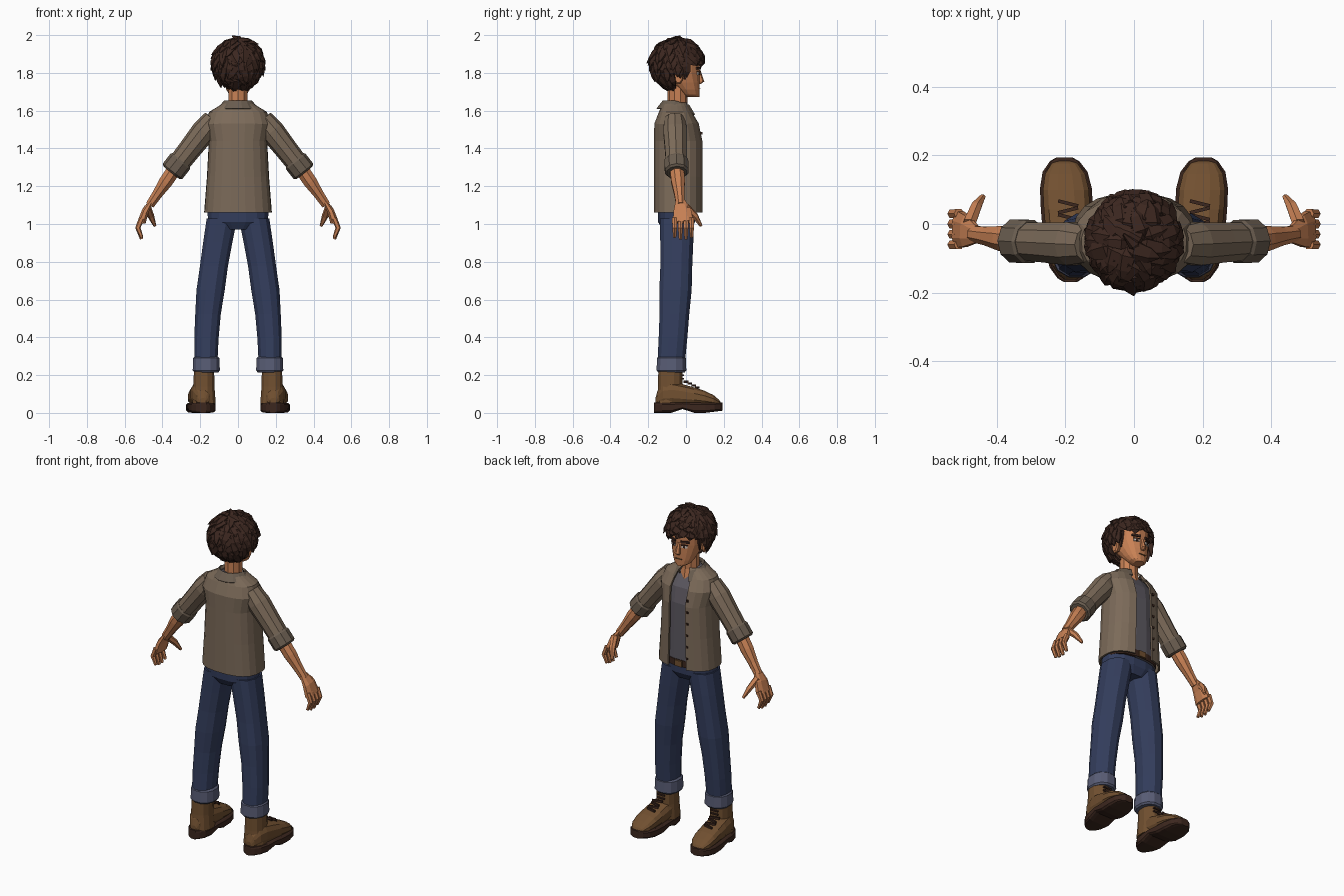
import bpy, bmesh, math, random
from mathutils import Vector, Matrix

random.seed(4)
if "Cube" in bpy.data.objects:
    bpy.data.objects.remove(bpy.data.objects["Cube"])


def material(name, *rgb):
    mat = bpy.data.materials.new(name)
    mat.use_nodes = True
    mat.diffuse_color = (*rgb, 1)
    mat.node_tree.nodes["Principled BSDF"].inputs["Base Color"].default_value = (*rgb, 1)
    return mat


SKIN = material("skin", .58, .22, .09)
HAIR = material("dark brown hair", .045, .02, .014)
SHIRT = material("taupe shirt", .2, .145, .1)
TRIM = material("shirt underside", .145, .11, .08)
TEE = material("grey undershirt", .11, .1, .12)
JEANS = material("blue denim", .034, .048, .11)
CUFF = material("faded denim", .1, .11, .18)
BOOT = material("brown leather", .165, .08, .03)
SOLE = material("dark leather", .045, .02, .013)
WHITE = material("eye white", .6, .55, .5)
ACROSS, FORWARD, UP = Vector((1, 0, 0)), Vector((0, 1, 0)), Vector((0, 0, 1))


def make(name, bm, mat, thickness=0):
    bmesh.ops.recalc_face_normals(bm, faces=bm.faces)
    mesh = bpy.data.meshes.new(name)
    bm.to_mesh(mesh)
    bm.free()
    mesh.materials.append(mat)
    obj = bpy.data.objects.new(name, mesh)
    bpy.context.collection.objects.link(obj)
    if thickness:
        solid = obj.modifiers.new("thickness", "SOLIDIFY")
        solid.thickness = thickness
        solid.offset = 0
    return obj


def loft(bm, rings, sides=12, power=2, normal=None, hint=ACROSS, gap=0):
    """Skin rings of (centre, radius, radius); gap leaves the front open by that angle."""
    centres = [Vector(ring[0]) for ring in rings]
    loops = []
    for i, (_, ra, rb) in enumerate(rings):
        axis = normal or (centres[min(i + 1, len(rings) - 1)] - centres[max(i - 1, 0)]).normalized()
        a = (hint - axis * hint.dot(axis)).normalized()
        b = axis.cross(a)
        loop = []
        for k in range(sides):
            angle = math.tau * (k + .5) / sides
            if gap:
                angle = math.radians(90 + gap + (360 - 2 * gap) * k / (sides - 1))
            c, s = [math.copysign(abs(v) ** (2 / power), v) for v in (math.cos(angle), math.sin(angle))]
            loop.append(bm.verts.new(centres[i] + a * ra * c + b * rb * s))
        loops.append(loop)
    for low, high in zip(loops, loops[1:]):
        for k in range(sides - 1 if gap else sides):
            j = (k + 1) % sides
            bm.faces.new((low[k], low[j], high[j], high[k]))
    if not gap:
        bm.faces.new(loops[0])
        bm.faces.new(loops[-1])


def part(name, mat, rings, thickness=0, **options):
    bm = bmesh.new()
    loft(bm, rings, **options)
    return make(name, bm, mat, thickness)


def box(bm, centre, size, turn=0, axis="Z"):
    matrix = Matrix.Translation(centre) @ Matrix.Rotation(math.radians(turn), 4, axis)
    bmesh.ops.create_cube(bm, size=1, matrix=matrix @ Matrix.Diagonal((*size, 1)))


def block(name, mat, centre, size, turn=0):
    bm = bmesh.new()
    box(bm, centre, size, turn)
    make(name, bm, mat)


def torso(inset):
    """Hem to neckline, drawn in by the inset for the inner layer."""
    rings = []
    for z, half in ((1.06, .175), (1.25, .16), (1.44, .15), (1.53, .17), (1.59, .15), (1.62, .1), (1.64, .07)):
        depth = min(.125, .055 + (1.65 - z) / 2)
        rings.append(((0, -.04 - max(0, z - 1.44) / 10, z), half - inset, depth - inset))
    return rings


# Torso clothing
part("undershirt", TEE, torso(.02), sides=16, power=2.4, normal=UP)
part("open_shirt", SHIRT, torso(0), thickness=.01, sides=20, power=2.5, normal=UP, gap=15)
collar = part("shirt_collar", TRIM, [((0, -.05, z), r, r) for z, r in ((1.62, .07), (1.65, .075), (1.61, .105))],
              thickness=.008, sides=14, normal=UP, gap=26)
for vert in collar.data.vertices:      # slope down into the front points
    vert.co.z -= .3 * max(0, vert.co.y + .06)
part("belt", SOLE, [((0, -.045, z), .16, .113) for z in (1.06, 1.1)], sides=16, power=2.4, normal=UP)
part("hips", JEANS, [((0, -.05, z), r, r * .4 + .035) for z, r in ((.97, .1), (1.01, .16), (1.07, .165))],
     sides=16, power=2.4, normal=UP)
block("belt_buckle", BOOT, (0, .07, 1.08), (.045, .012, .035))
bm = bmesh.new()
for k in range(6):
    box(bm, (-.066, .083, 1.13 + .07 * k), (.012, .01, .012))
make("shirt_buttons", bm, SOLE)


def foot(grow, steps=9):
    """Spread sections from heel to toe: progress, centre x, y, half width, roundness."""
    for k in range(steps + 1):
        t = .5 - .49 * math.cos(math.pi * k / steps)
        dome = math.sqrt(1 - abs(2 * t - 1) ** 4)
        yield t, .185 + .018 * t, -.165 + .355 * t + grow * (2 * t - 1), (.062 + .012 * t + grow) * dome, dome


def make_side(s, side):
    shoulder, elbow, wrist = (Vector((s * x, y, z)) for x, y, z in
                              ((.13, -.06, 1.555), (.33, -.05, 1.3), (.46, -.03, 1.11)))

    def limb(name, mat, rings, **options):
        part(f"{side}_{name}", mat, rings, **options)

    def along(a, b, stations):
        return [(a.lerp(b, t), r, r) for t, r in stations]

    # Arm
    limb("sleeve", SHIRT, along(shoulder, elbow, ((0, .055), (.25, .066), (.6, .061), (1, .057))),
         sides=10, hint=FORWARD)
    limb("sleeve_cuff", TRIM, along(shoulder, elbow, ((.85, .06), (.88, .066), (1.08, .066), (1.11, .055))),
         sides=10, hint=FORWARD)
    limb("forearm", SKIN, along(elbow, wrist, ((0, .04), (.4, .039), (.75, .029), (1.05, .025))),
         sides=8, hint=FORWARD)

    # Hand: palm, four fingers and a thumb, offset from the wrist
    bm = bmesh.new()

    def digit(points, radii, flat=1, sides=6):
        rings = [(wrist + Vector((s * x, y, z)), r, r * flat) for (x, y, z), r in zip(points, radii)]
        loft(bm, rings, sides=sides, power=2.3, hint=FORWARD)

    digit(((0, 0, .01), (.03, .01, -.04), (.05, .015, -.1)), (.028, .05, .058), flat=.4, sides=8)
    for k in range(4):
        y, reach = -.03 + .03 * k, .18 + .01 * (k in (1, 2))
        digit(((.05, y, -.08), (.07, y, -.13), (.05, y, -reach)), (.015, .014, .009))
    digit(((.02, .03, -.02), (0, .08, -.07), (-.02, .11, -.12)), (.02, .017, .008))
    make(side + "_hand", bm, SKIN)

    # Leg, tapering outward and back to a rolled cuff
    leg = []
    for k in range(7):
        t = k / 6
        knee = .004 * (k == 3)
        leg.append(((s * (.085 + .085 * math.sin(t * math.pi / 2)), -.048 - .03 * t * t, 1.03 - .76 * t),
                    .083 - .02 * t + knee, .093 - .018 * t + knee))
    limb("trouser_leg", JEANS, leg, power=2.3, normal=UP)
    limb("trouser_cuff", CUFF, [((s * .168, -.077, z), r, r + .007) for z, r in
                                ((.215, .066), (.225, .074), (.29, .072), (.3, .062))], power=2.3, normal=UP)

    # Boot
    limb("boot_shaft", BOOT, [((s * .18, -.083, z), r, r + .01) for z, r in ((.05, .064), (.14, .057), (.25, .055))],
         power=2.3, normal=UP)
    upper, sole = [], []
    for t, x, y, half, dome in foot(0):
        height = (.16 - .1 * t) * dome / 2
        upper.append(((s * x, y, .035 + height), half, height))
    for t, x, y, half, dome in foot(.008):
        lift = .02 if .3 < t < .5 else .012 * max(0, 4 * t - 3)
        sole.append(((s * x, y, (.056 + lift) / 2), half, (.056 - lift) / 2))
    limb("boot_upper", BOOT, upper, power=2.5, normal=FORWARD)
    limb("boot_sole", SOLE, sole, power=5, normal=FORWARD)
    bm = bmesh.new()
    for k in range(4):
        box(bm, (s * .192, .02 * k, .165 - .01 * k), (.06, .01, .012), 14 * (-1) ** k)
    for z in (.18, .2):
        box(bm, (s * .18, -.015, z), (.05, .01, .008))
    make(side + "_boot_laces", bm, SOLE)

    # Facial features
    limb("ear", SKIN, [((s * x, -.04, 1.778), r, r * 1.5) for x, r in ((.08, .02), (.1, .026), (.108, .02))],
         sides=8, normal=ACROSS, hint=FORWARD)
    for name, mat, x, y, z, width, height in (("eye", WHITE, .037, .066, 1.797, .034, .014),
                                              ("iris", SOLE, .035, .068, 1.797, .013, .014),
                                              ("eyelid", HAIR, .037, .068, 1.806, .038, .005),
                                              ("eyebrow", HAIR, .04, .067, 1.825, .05, .012)):
        block(f"{side}_{name}", mat, (s * x, y, z), (width, .009, height), -22 * s)


make_side(-1, "left")
make_side(1, "right")

# Neck, head, nose and mouth
part("neck", SKIN, [((0, -.045, z), r, r) for z, r in ((1.57, .065), (1.63, .052), (1.73, .052))],
     sides=10, normal=UP)
skull = []
for t in (0, .1, .3, .6, 1, 1.6):
    grown = min(1, t)
    skull.append(((0, .034 - .068 * grown, 1.672 + .13 * t), .027 + .065 * math.sqrt(grown), .037 + .07 * grown))
part("head", SKIN, skull, sides=16, power=2.2, normal=UP)
part("nose", SKIN, [((0, y, z), r, r) for y, z, r in ((.068, 1.815, .008), (.08, 1.755, .017), (.07, 1.742, .01))],
     sides=6, normal=UP)
block("mouth", BOOT, (0, .0715, 1.716), (.04, .008, .005))

# Hair: a cap tucked under the face, covered with layered locks
MIDDLE = Vector((0, -.046, 1.848))
SPREAD = Vector((.12, .132, .125))


def covered(p):
    if p.y > 0:
        return p.z > 1.865
    return p.z > (1.825 if p.y > -.07 else 1.725)


bm = bmesh.new()
bmesh.ops.create_icosphere(bm, subdivisions=3, radius=1)
for vert in bm.verts:
    outer = MIDDLE + vert.co * SPREAD
    vert.co = outer if covered(outer) else MIDDLE + vert.co * SPREAD * .6
count = 190
for i in range(count):
    z = 1 - 2 * (i + .5) / count
    turn = i * math.pi * (3 - math.sqrt(5))
    out = Vector((math.cos(turn), math.sin(turn), 0)) * math.sqrt(1 - z * z) + UP * z
    root = MIDDLE + out * SPREAD
    if not covered(root):
        continue
    # locks fall down the back and sides and sweep forward on top
    fall = Vector((random.uniform(-.5, .5), .9 if root.y > 0 else .1, -1))
    flow = (fall - out * fall.dot(out)).normalized()
    size = random.uniform(.75, 1.15)
    length = size * (.04 if root.y > .02 else .07)
    lock = ((-.3, -.012, .018), (0, .004, .032 * size), (.6, .008, .024 * size),
            (1, random.uniform(0, .012), .003))
    loft(bm, [(root + flow * length * t + out * lift, r, r * .45) for t, lift, r in lock],
         sides=5, hint=out.cross(flow))
for s in (-1, 1):      # sideburns
    loft(bm, [((s * .09, -.005, z), r, r / 2) for z, r in ((1.86, .025), (1.81, .018), (1.765, .006))],
         sides=5, hint=FORWARD)
loft(bm, [((.01, -.08, 1.96), .02, .016), ((0, -.06, 1.985), .018, .01), ((-.03, -.03, 1.995), .004, .004)], sides=5)
make("hair", bm, HAIR)
